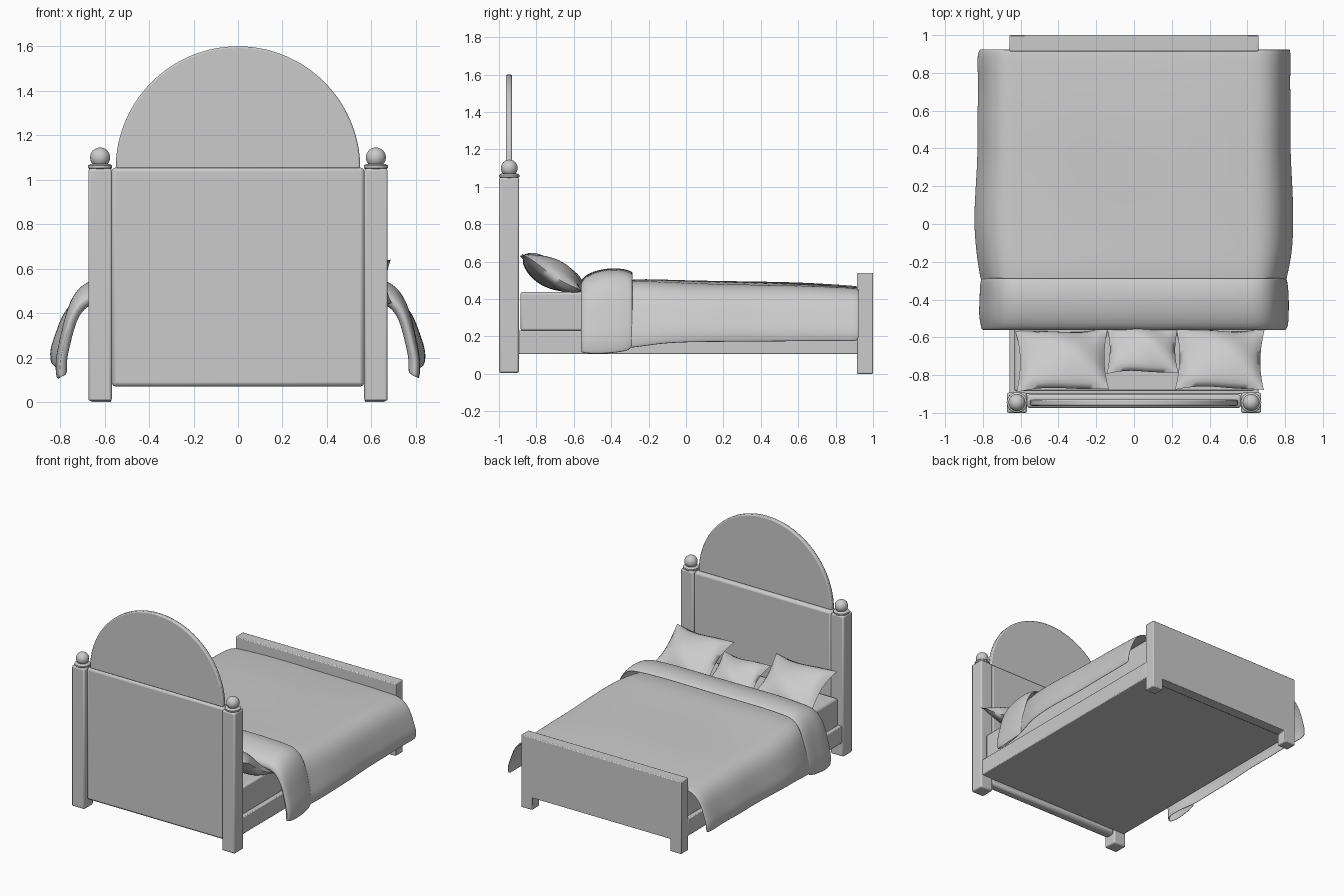
import bpy, bmesh, math
from mathutils import Matrix, Vector

if "Cube" in bpy.data.objects:
    bpy.data.objects.remove(bpy.data.objects["Cube"])


def add_object(name, bm, angle=35):
    bmesh.ops.recalc_face_normals(bm, faces=bm.faces[:])
    mesh = bpy.data.meshes.new(name)
    bm.to_mesh(mesh)
    bm.free()
    ob = bpy.data.objects.new(name, mesh)
    bpy.context.collection.objects.link(ob)
    bpy.ops.object.select_all(action='DESELECT')
    ob.select_set(True)
    bpy.context.view_layer.objects.active = ob
    bpy.ops.object.shade_smooth_by_angle(angle=math.radians(angle))
    return ob


def bevel(ob, width, segments=2):
    mod = ob.modifiers.new("bevel", 'BEVEL')
    mod.width, mod.segments, mod.limit_method = width, segments, 'ANGLE'


def box(name, lo, hi, width=0.006):
    lo, hi = Vector(lo), Vector(hi)
    bm = bmesh.new()
    bmesh.ops.create_cube(bm, size=1, matrix=Matrix.Translation((lo + hi) / 2) @ Matrix.Diagonal((*(hi - lo), 1)))
    ob = add_object(name, bm)
    bevel(ob, width)
    return ob


def plate(name, outline, y0, y1, width):
    """Extrude an x-z outline along y."""
    bm = bmesh.new()
    face = bm.faces.new([bm.verts.new((x, y0, z)) for x, z in outline])
    new = bmesh.ops.extrude_face_region(bm, geom=[face])["geom"]
    bmesh.ops.translate(bm, verts=[v for v in new if isinstance(v, bmesh.types.BMVert)], vec=(0, y1 - y0, 0))
    ob = add_object(name, bm)
    bevel(ob, width)
    return ob


def lathe(name, profile, centre, sides=32):
    bm = bmesh.new()
    vs = [bm.verts.new((r, 0, z)) for r, z in profile]
    es = [bm.edges.new(p) for p in zip(vs, vs[1:])]
    bmesh.ops.spin(bm, geom=vs + es, axis=(0, 0, 1), cent=(0, 0, 0), angle=2 * math.pi, steps=sides)
    bmesh.ops.remove_doubles(bm, verts=bm.verts[:], dist=1e-5)
    ob = add_object(name, bm)
    ob.location = centre
    return ob


# Headboard posts with collar and ball
finial = [(0, 1.045), (0.045, 1.045), (0.054, 1.053), (0.054, 1.063), (0.045, 1.07), (0.024, 1.072)]
finial += [(0.045 * math.sin(a), 1.1 - 0.045 * math.cos(a))
           for a in [math.pi * (0.2 + 0.8 * i / 12) for i in range(13)]]
for side, s in (("left", -1), ("right", 1)):
    x = s * 0.62
    box(side + "_headboard_post", (x - 0.053, -1, 0.005), (x + 0.053, -0.893, 1.05), 0.01)
    lathe(side + "_post_finial", finial, (x, -0.945, 0))

# Headboard panel and round arch
box("headboard_panel", (-0.568, -0.975, 0.07), (0.568, -0.9, 1.055), 0.018)
arch = [(0.55 * math.cos(math.pi * i / 40), 1.05 + 0.55 * math.sin(math.pi * i / 40)) for i in range(41)]
plate("headboard_arch", arch, -0.963, -0.93, 0.008)

# Footboard with two short feet
foot = [(-0.66, 0), (-0.57, 0), (-0.57, 0.09), (0.57, 0.09), (0.57, 0), (0.66, 0), (0.66, 0.54), (-0.66, 0.54)]
plate("footboard", foot, 0.914, 1.0, 0.006)

# Bed base and mattress
box("bed_base", (-0.66, -0.9, 0.105), (0.66, 0.92, 0.232))
box("mattress", (-0.635, -0.885, 0.23), (0.635, 0.915, 0.437), 0.012)


# Blanket: one sheet, draped over the sides and folded back at the pillow end
# stations: y, top z, hem z, half width
stations = [(0.925, 0.46, 0.17, 0.815), (0.88, 0.465, 0.17, 0.82), (0.72, 0.475, 0.172, 0.815),
            (0.55, 0.482, 0.172, 0.82), (0.37, 0.485, 0.172, 0.818), (0.18, 0.488, 0.172, 0.828),
            (0.0, 0.492, 0.17, 0.837), (-0.15, 0.498, 0.16, 0.825), (-0.28, 0.502, 0.135, 0.805),
            (-0.4, 0.48, 0.13, 0.775), (-0.51, 0.458, 0.13, 0.77), (-0.545, 0.462, 0.12, 0.775),
            (-0.562, 0.485, 0.11, 0.795), (-0.545, 0.518, 0.105, 0.805), (-0.48, 0.548, 0.10, 0.81),
            (-0.4, 0.562, 0.105, 0.81), (-0.33, 0.556, 0.115, 0.805), (-0.285, 0.54, 0.13, 0.80)]
drape = [(0.2, 0.04), (0.48, 0.11), (0.68, 0.25), (0.8, 0.42), (0.9, 0.62), (1, 0.82), (0.97, 1)]


def section(y, top, hem, half, i):
    right = [(x, top - 0.012 * (x / 0.6) ** 4) for x in (0.18, 0.36, 0.5, 0.6)]
    right += [(0.62 + (half - 0.62) * f, top - (top - hem) * g) for f, g in drape]
    pts = [(-x, z) for x, z in reversed(right)] + [(0, top)] + right
    out = []
    for x, z in pts:
        k = max(0, abs(x) - 0.66) / 0.17
        wave = 0.012 * k * math.sin(i * 1.7 + (2 if x > 0 else 0))
        out.append((x + math.copysign(wave, x), y, z + 0.003 * math.sin(5 * x + 4 * y)))
    return out


bm = bmesh.new()
rows = [[bm.verts.new(p) for p in section(*st, i)] for i, st in enumerate(stations)]
for a, b in zip(rows, rows[1:]):
    for j in range(len(a) - 1):
        bm.faces.new((a[j], a[j + 1], b[j + 1], b[j]))
blanket = add_object("blanket", bm, 60)
solid = blanket.modifiers.new("thickness", 'SOLIDIFY')
solid.thickness, solid.offset = 0.012, 0
sub = blanket.modifiers.new("smooth", 'SUBSURF')
sub.levels = sub.render_levels = 2


# Pillows: puffed squares with pinched corners, leaning on the headboard
def pillow(name, width, length, puff, centre, tilt, turn=0):
    n = 18
    bm = bmesh.new()
    grid = {}
    for s in (1, -1):
        for i in range(n + 1):
            for j in range(n + 1):
                u, v = 2 * i / n - 1, 2 * j / n - 1
                x = width / 2 * u * (1 - 0.09 * (1 - v * v))
                y = length / 2 * v * (1 - 0.09 * (1 - u * u))
                h = puff * ((1 - u * u) * (1 - v * v)) ** 0.6
                droop = 0.008 * math.sin(4 * u + 3 * v)
                grid[s, i, j] = bm.verts.new((x, y, s * h + droop))
        for i in range(n):
            for j in range(n):
                bm.faces.new([grid[s, i + a, j + b] for a, b in ((0, 0), (1, 0), (1, 1), (0, 1))])
    bmesh.ops.remove_doubles(bm, verts=bm.verts[:], dist=1e-5)
    ob = add_object(name, bm, 80)
    ob.location = centre
    ob.rotation_euler = (math.radians(tilt), 0, math.radians(turn))


pillow("left_pillow", 0.49, 0.38, 0.075, (-0.38, -0.72, 0.537), -31, 1)
pillow("right_pillow", 0.47, 0.38, 0.075, (0.455, -0.715, 0.537), -31, -1)
pillow("middle_pillow", 0.38, 0.29, 0.06, (0.045, -0.665, 0.515), -30)
